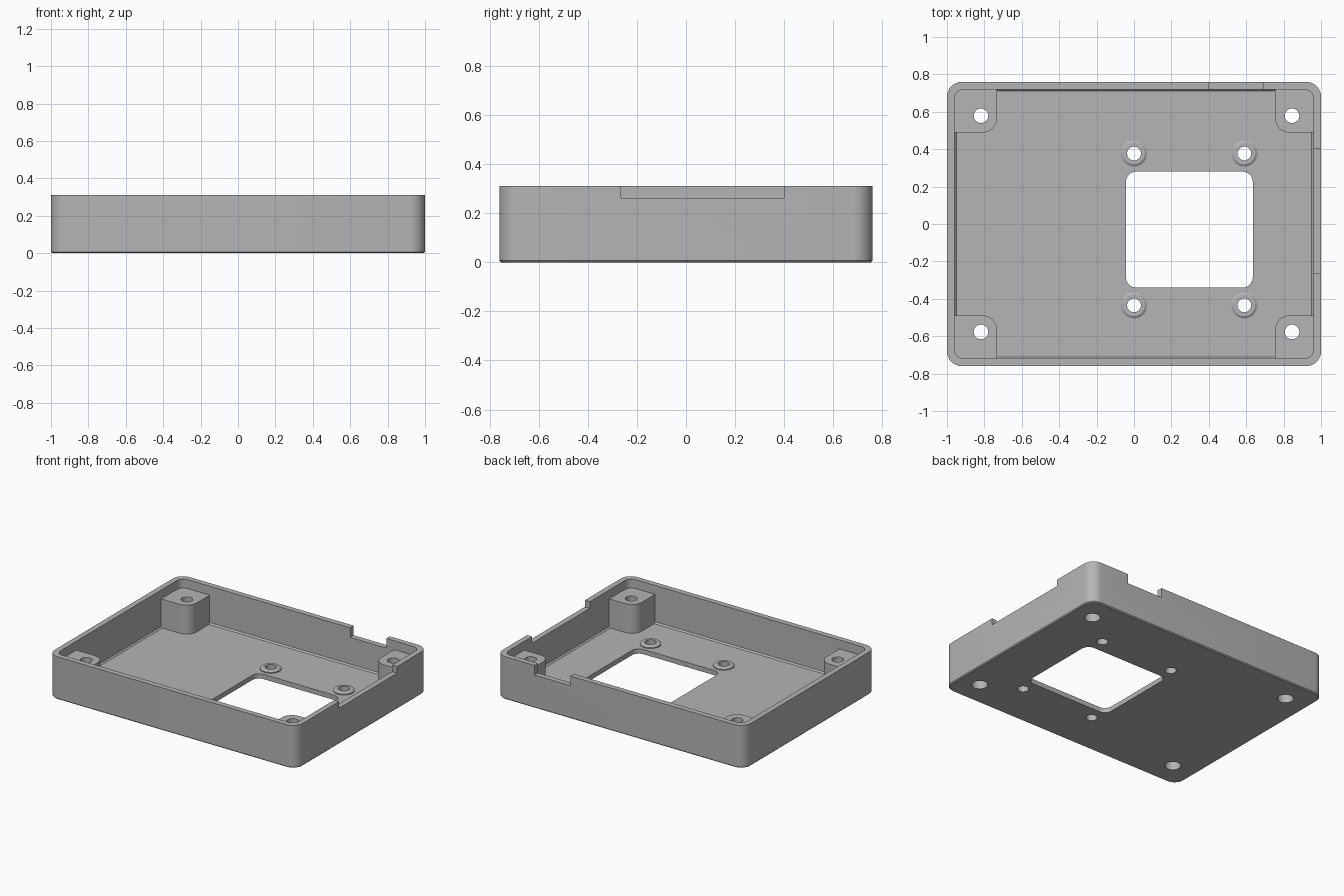
import bpy, bmesh
from math import cos, sin, pi

cube = bpy.data.objects.get("Cube")
if cube:
    bpy.data.objects.remove(cube, do_unlink=True)

grey = bpy.data.materials.new("plain grey")
grey.use_nodes = True
colour = (0.46, 0.46, 0.46, 1)
grey.diffuse_color = colour
grey.node_tree.nodes["Principled BSDF"].inputs["Base Color"].default_value = colour


def loft(name, rings):
    """Solid through matching rings of points, capped at both ends."""
    bm = bmesh.new()
    loops = [[bm.verts.new(p) for p in ring] for ring in rings]
    n = len(loops[0])
    for low, high in zip(loops, loops[1:]):
        for i in range(n):
            j = (i + 1) % n
            bm.faces.new((low[i], low[j], high[j], high[i]))
    bm.faces.new(loops[0][::-1])
    bm.faces.new(loops[-1])
    bmesh.ops.recalc_face_normals(bm, faces=bm.faces)
    mesh = bpy.data.meshes.new(name)
    bm.to_mesh(mesh)
    bm.free()
    mesh.materials.append(grey)
    obj = bpy.data.objects.new(name, mesh)
    bpy.context.collection.objects.link(obj)
    return obj


def rounded_box(name, x0, x1, y0, y1, r, levels, seg=8):
    """Rounded rectangle lofted through (height, inset) levels."""
    rings = []
    for z, inset in levels:
        ring = []
        corners = ((x1 - r, y1 - r), (x0 + r, y1 - r), (x0 + r, y0 + r), (x1 - r, y0 + r))
        for q, (cx, cy) in enumerate(corners):
            for k in range(seg + 1):
                a = (q + k / seg) * pi / 2
                ring.append((cx + (r - inset) * cos(a), cy + (r - inset) * sin(a), z))
        rings.append(ring)
    return loft(name, rings)


def round_pin(name, x, y, levels, seg=32):
    """Round solid through (height, radius) levels."""
    return loft(name, [[(x + r * cos(2 * pi * k / seg), y + r * sin(2 * pi * k / seg), z)
                        for k in range(seg)] for z, r in levels])


def corner_post(sx, sy, edge_x, edge_y, z0, z1, r=0.08, seg=8):
    """Block in a corner, with its free inner edge rounded."""
    wall_x, wall_y = 0.97, 0.735
    outline = [(wall_x, edge_y), (wall_x, wall_y), (edge_x, wall_y)]
    for k in range(seg + 1):
        a = pi + k / seg * pi / 2
        outline.append((edge_x + r + r * cos(a), edge_y + r + r * sin(a)))
    return loft("corner_post", [[(sx * x, sy * y, z) for x, y in outline] for z in (z0, z1)])


def combine(target, tool, operation):
    mod = target.modifiers.new(operation, 'BOOLEAN')
    mod.operation = operation
    mod.solver = 'EXACT'
    mod.object = tool
    bpy.context.view_layer.objects.active = target
    bpy.ops.object.modifier_apply(modifier=mod.name)
    bpy.data.objects.remove(tool, do_unlink=True)


FLOOR, TOP = 0.035, 0.31

# Open tray with a small bevel under the base and around the floor
tray = rounded_box("enclosure_base", -1, 1, -0.76, 0.76, 0.08,
                   [(0, 0.007), (0.007, 0), (TOP, 0)])
cavity = rounded_box("cavity", -0.96, 0.96, -0.72, 0.72, 0.05,
                     [(FLOOR, 0.01), (FLOOR + 0.01, 0), (TOP + 0.1, 0)])
combine(tray, cavity, 'DIFFERENCE')

# Corner screw posts
for sx, edge_x in ((-1, 0.732), (1, 0.753)):
    for sy in (-1, 1):
        combine(tray, corner_post(sx, sy, edge_x, 0.488, 0.02, 0.245), 'UNION')

# Low raised rings around the window
ring_spots = [(x, y) for x in (0, 0.59) for y in (-0.435, 0.377)]
for x, y in ring_spots:
    combine(tray, round_pin("ring", x, y, [(0.02, 0.07), (0.042, 0.07), (0.05, 0.058)]), 'UNION')

# Screw holes, wider at the underside of the posts
for x, y in ring_spots:
    combine(tray, round_pin("hole", x, y, [(-0.1, 0.037), (0.2, 0.037)]), 'DIFFERENCE')
for x in (-0.818, 0.845):
    for y in (-0.577, 0.579):
        levels = [(-0.1, 0.053), (0.1, 0.053), (0.101, 0.039), (0.4, 0.039)]
        combine(tray, round_pin("hole", x, y, levels), 'DIFFERENCE')

# Floor window
combine(tray, rounded_box("window", -0.043, 0.635, -0.34, 0.28, 0.055,
                          [(-0.1, 0), (0.2, 0)]), 'DIFFERENCE')

# Notches in the side and back rims
for x0, x1, y0, y1, z in ((0.9, 1.1, -0.265, 0.4, 0.262), (0.4, 0.69, 0.68, 0.9, 0.24)):
    notch = loft("notch", [[(x0, y0, h), (x1, y0, h), (x1, y1, h), (x0, y1, h)]
                           for h in (z, 0.5)])
    combine(tray, notch, 'DIFFERENCE')

bpy.ops.object.select_all(action='DESELECT')
tray.select_set(True)
bpy.context.view_layer.objects.active = tray
bpy.ops.object.shade_smooth_by_angle(angle=pi / 6)
